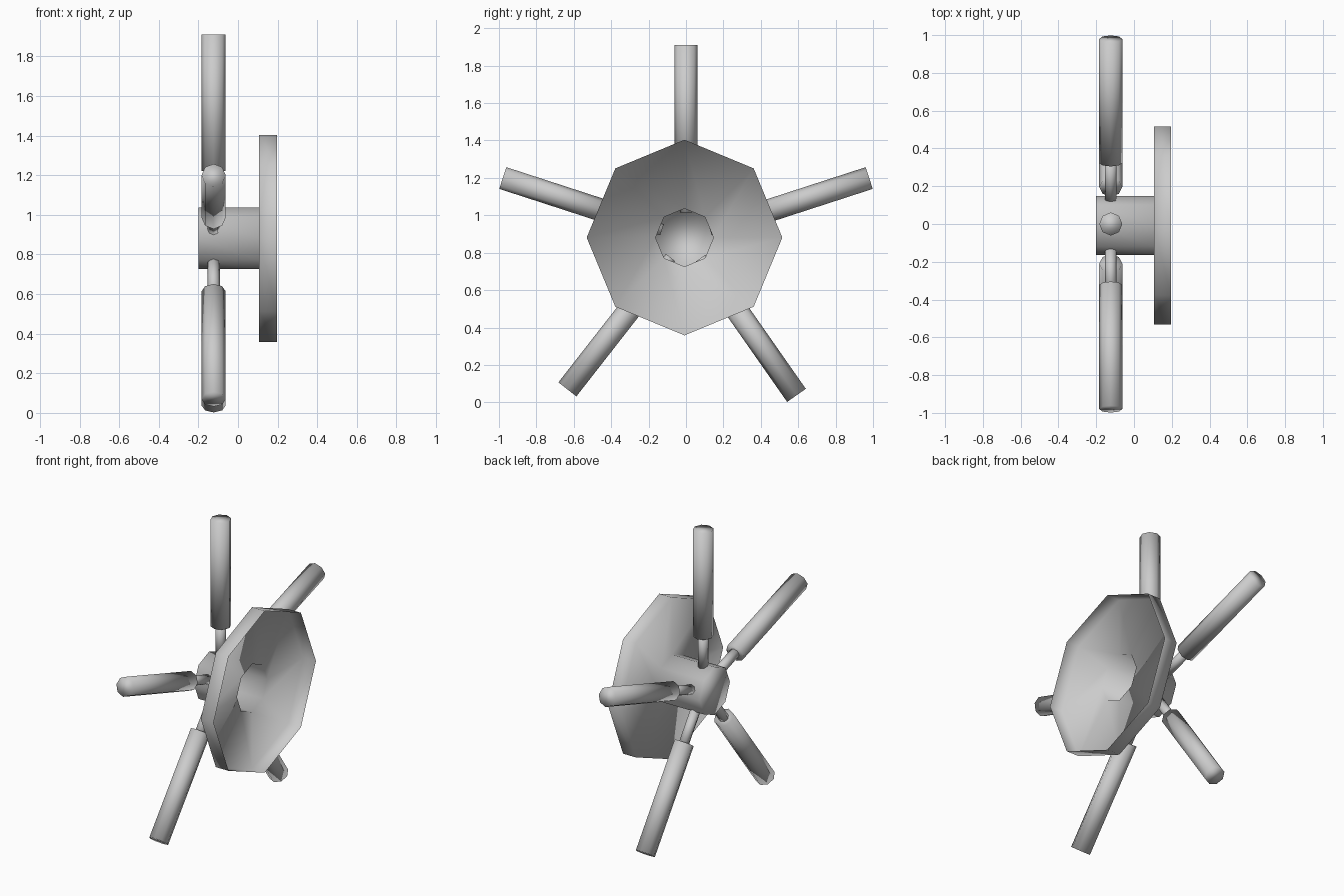
import bpy, bmesh
from math import sin, cos, pi, radians
from mathutils import Vector, Matrix

cube = bpy.data.objects.get("Cube")
if cube:
    bpy.data.objects.remove(cube, do_unlink=True)

grey = bpy.data.materials.new("plain grey")
grey.use_nodes = True
grey.diffuse_color = (0.6, 0.6, 0.6, 1)
grey.node_tree.nodes["Principled BSDF"].inputs["Base Color"].default_value = (0.6, 0.6, 0.6, 1)

SIDES = 8
CENTRE_Z = 0.881
SPOKE_X = -0.123


def turned_part(name, profile, matrix, cap_start=True, cap_end=True):
    """Turn (height, radius) points round local z, then place the result."""
    bm = bmesh.new()
    rings = []
    for height, radius in profile:
        rings.append([bm.verts.new((radius * cos(2 * pi * i / SIDES),
                                    radius * sin(2 * pi * i / SIDES), height))
                      for i in range(SIDES)])
    for a, b in zip(rings, rings[1:]):
        for i in range(SIDES):
            j = (i + 1) % SIDES
            bm.faces.new((a[i], a[j], b[j], b[i]))
    if cap_start:
        bm.faces.new(rings[0][::-1])
    if cap_end:
        bm.faces.new(rings[-1])
    bmesh.ops.recalc_face_normals(bm, faces=bm.faces)
    for face in bm.faces:
        face.smooth = True
    bm.transform(matrix)
    mesh = bpy.data.meshes.new(name)
    bm.to_mesh(mesh)
    bm.free()
    mesh.materials.append(grey)
    obj = bpy.data.objects.new(name, mesh)
    bpy.context.collection.objects.link(obj)
    return obj


# Open dish running into a hollow hub that is closed at its far end
x_axis = Matrix.Translation((0, -0.008, CENTRE_Z)) @ Matrix.Rotation(pi / 2, 4, 'Y')
turned_part("dish_and_hub",
            [(-0.2, 0.155), (0.106, 0.155), (0.106, 0.523), (0.197, 0.523)],
            x_axis, cap_end=False)

# Five spokes: a thin rod through the hub wall and a thick handle on it
for number, angle in enumerate((90, 18, 162, 232, 305), 1):
    place = (Matrix.Translation((SPOKE_X, 0, CENTRE_Z))
             @ Matrix.Rotation(radians(angle - 90), 4, 'X'))
    turned_part(f"spoke_rod_{number}", [(0.135, 0.031), (0.36, 0.031)], place)
    turned_part(f"spoke_handle_{number}", [(0.34, 0.061), (1.03, 0.061)], place)
